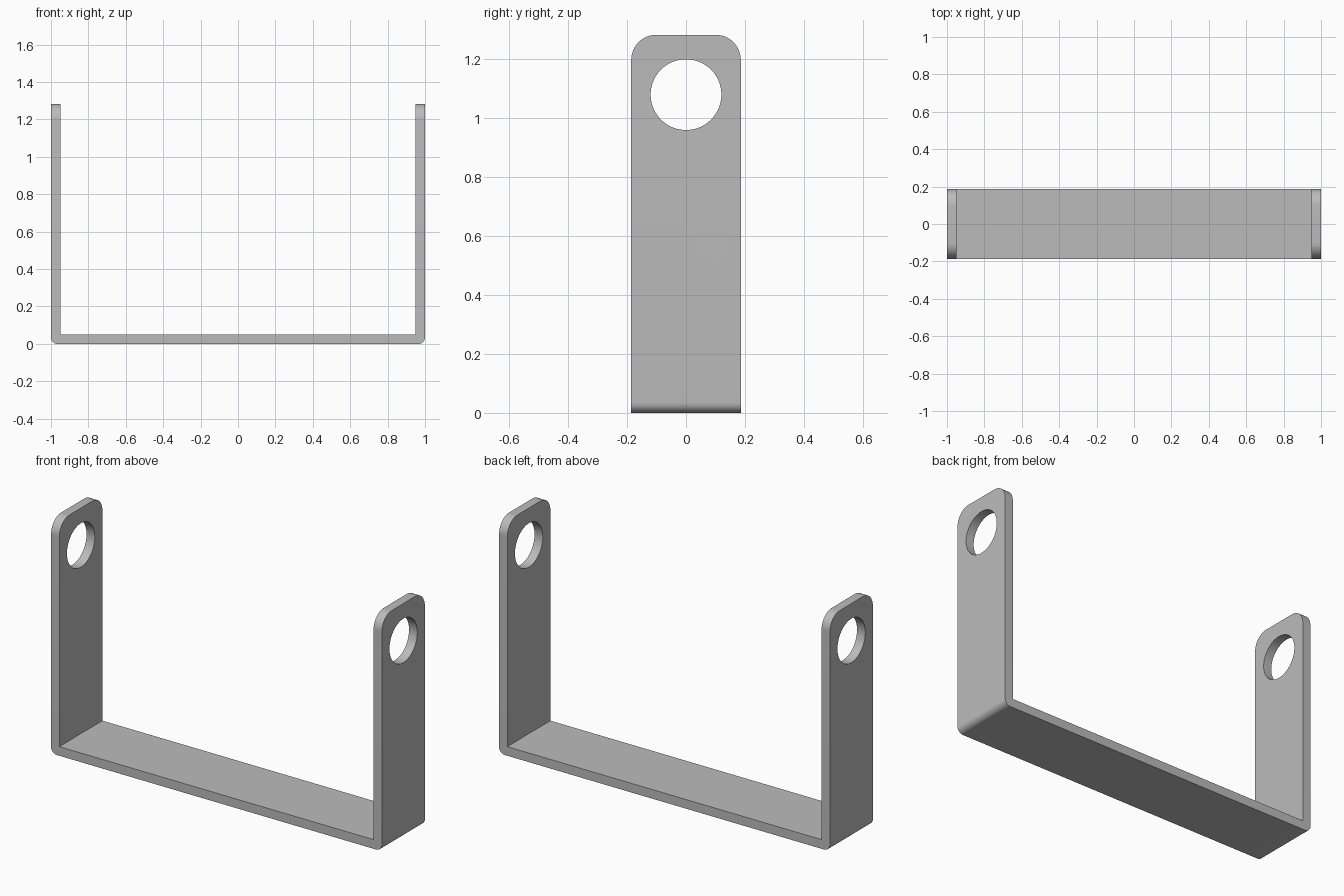
import bpy
import bmesh
import math

HALF_LENGTH, HALF_WIDTH, HEIGHT = 1.0, 0.186, 1.283
THICKNESS = 0.05
HOLE_Z, HOLE_RADIUS = 1.08, 0.12

cube = bpy.data.objects.get("Cube")
if cube:
    bpy.data.objects.remove(cube, do_unlink=True)

# Plain grey metal
metal = bpy.data.materials.new("grey metal")
metal.use_nodes = True
grey = (0.5, 0.5, 0.5, 1)
metal.diffuse_color = grey
metal.node_tree.nodes["Principled BSDF"].inputs["Base Color"].default_value = grey


def round_edges(bm, test, radius):
    """Round the edges whose two end points both pass the test."""
    edges = [e for e in bm.edges if all(test(v.co) for v in e.verts)]
    bmesh.ops.bevel(bm, geom=edges, offset=radius, segments=12,
                    profile=0.5, affect='EDGES')


# U-shaped strip: side profile extruded across the width
inner = HALF_LENGTH - THICKNESS
half = [(HALF_LENGTH, 0), (HALF_LENGTH, HEIGHT), (inner, HEIGHT), (inner, THICKNESS)]
profile = half + [(-x, z) for x, z in reversed(half)]
bm = bmesh.new()
face = bm.faces.new([bm.verts.new((x, -HALF_WIDTH, z)) for x, z in profile])
extruded = bmesh.ops.extrude_face_region(bm, geom=[face])["geom"]
bmesh.ops.translate(bm, vec=(0, 2 * HALF_WIDTH, 0),
                    verts=[g for g in extruded if isinstance(g, bmesh.types.BMVert)])
bmesh.ops.recalc_face_normals(bm, faces=bm.faces)

# Rounded lower bends and rounded arm tips
for side in (1, -1):
    round_edges(bm, lambda c: c.z < 0.001 and c.x * side > HALF_LENGTH - 0.001, 0.035)
    for edge_y in (1, -1):
        round_edges(bm, lambda c: c.z > HEIGHT - 0.001 and c.x * side > 0
                    and c.y * edge_y > HALF_WIDTH - 0.001, 0.085)
mesh = bpy.data.meshes.new("bracket")
bm.to_mesh(mesh)
bm.free()
bracket = bpy.data.objects.new("bracket", mesh)
bpy.context.collection.objects.link(bracket)
mesh.materials.append(metal)

# One long cutter drills both arms
bpy.ops.mesh.primitive_cylinder_add(vertices=96, radius=HOLE_RADIUS, depth=3,
                                    location=(0, 0, HOLE_Z),
                                    rotation=(0, math.pi / 2, 0))
cutter = bpy.context.object
cutter.name = "hole_cutter"
cutter.data.materials.append(metal)
drill = bracket.modifiers.new("holes", 'BOOLEAN')
drill.operation = 'DIFFERENCE'
drill.solver = 'EXACT'
drill.object = cutter

bpy.ops.object.select_all(action='DESELECT')
bracket.select_set(True)
bpy.context.view_layer.objects.active = bracket
bpy.ops.object.modifier_apply(modifier=drill.name)
bpy.data.objects.remove(cutter, do_unlink=True)
bpy.ops.object.shade_smooth_by_angle(angle=math.radians(30))
